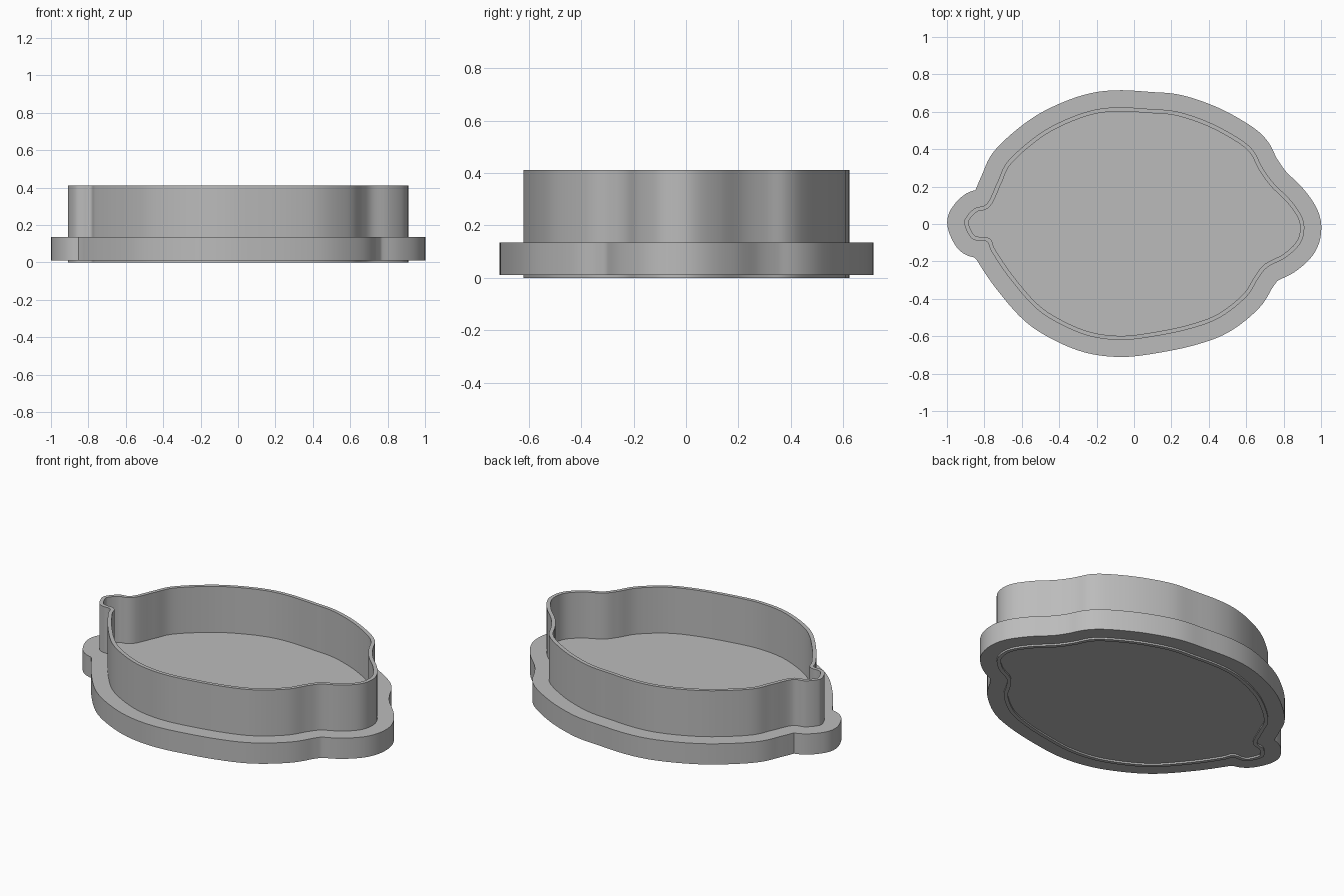
import bpy, bmesh, math
from mathutils import Vector

if "Cube" in bpy.data.objects:
    bpy.data.objects.remove(bpy.data.objects["Cube"], do_unlink=True)

# Single grey plastic
grey = bpy.data.materials.new("grey_plastic")
grey.use_nodes = True
colour = (0.5, 0.5, 0.5, 1)
grey.diffuse_color = colour
grey.node_tree.nodes["Principled BSDF"].inputs["Base Color"].default_value = colour

# Lemon outline of the blade's outer side, counter-clockwise from the right tip
LEMON = [
    (.91, -.035), (.897, .04), (.835, .13), (.745, .22), (.685, .305), (.64, .39),
    (.565, .455), (.41, .54), (.235, .6), (.085, .615), (-.09, .624), (-.235, .605),
    (-.395, .545), (-.53, .465), (-.675, .335), (-.73, .225), (-.785, .11),
    (-.85, .085), (-.895, .04), (-.907, 0), (-.875, -.07), (-.835, -.09),
    (-.785, -.095), (-.76, -.15), (-.665, -.29), (-.53, -.445), (-.395, -.535),
    (-.235, -.6), (-.065, -.62), (.11, -.6), (.3, -.56), (.46, -.5), (.6, -.39),
    (.665, -.29), (.715, -.23), (.81, -.18), (.885, -.11)]


def smooth_loop(points, steps=6):
    """Closed Catmull-Rom curve through the points."""
    pts = [Vector(p) for p in points]
    n = len(pts)
    loop = []
    for i in range(n):
        a, b, c, d = (pts[(i + k) % n] for k in (-1, 0, 1, 2))
        for s in range(steps):
            t = s / steps
            loop.append(b + t / 2 * ((c - a) + t * (2 * a - 5 * b + 4 * c - d
                        + t * (3 * (b - c) + d - a))))
    return loop


def offset_loop(loop, distance):
    """Parallel loop; points that fold back over tight corners are dropped."""
    n = len(loop)
    result = []
    for i, p in enumerate(loop):
        along = (loop[(i + 1) % n] - loop[i - 1]).normalized()
        q = p + distance * Vector((along.y, -along.x))
        if min((q - other).length for other in loop) > abs(distance) * .985:
            result.append(q)
    return result


def extrude_outline(name, loops, bottom, top):
    """Solid prism; a second loop cuts a hole."""
    curve = bpy.data.curves.new(name, "CURVE")
    curve.dimensions = "2D"
    curve.fill_mode = "BOTH"
    curve.extrude = (top - bottom) / 2
    for loop in loops:
        spline = curve.splines.new("POLY")
        spline.points.add(len(loop) - 1)
        for point, co in zip(spline.points, loop):
            point.co = (co.x, co.y, 0, 1)
        spline.use_cyclic_u = True
    obj = bpy.data.objects.new(name, curve)
    bpy.context.collection.objects.link(obj)
    obj.location.z = (top + bottom) / 2
    bpy.ops.object.select_all(action="DESELECT")
    obj.select_set(True)
    bpy.context.view_layer.objects.active = obj
    bpy.ops.object.convert(target="MESH")
    obj = bpy.context.object
    bm = bmesh.new()
    bm.from_mesh(obj.data)
    bmesh.ops.remove_doubles(bm, verts=bm.verts, dist=.0001)
    bmesh.ops.recalc_face_normals(bm, faces=bm.faces)
    bm.to_mesh(obj.data)
    bm.free()
    obj.data.materials.clear()
    obj.data.materials.append(grey)
    bpy.ops.object.shade_smooth_by_angle(angle=math.radians(30))
    return obj


outer = smooth_loop(LEMON)

# Solid base plate with its flange, and the thin tall blade through it
extrude_outline("base_plate", [offset_loop(outer, .091)], .01, .135)
extrude_outline("cutter_wall", [outer, offset_loop(outer, -.022)], 0, .412)
